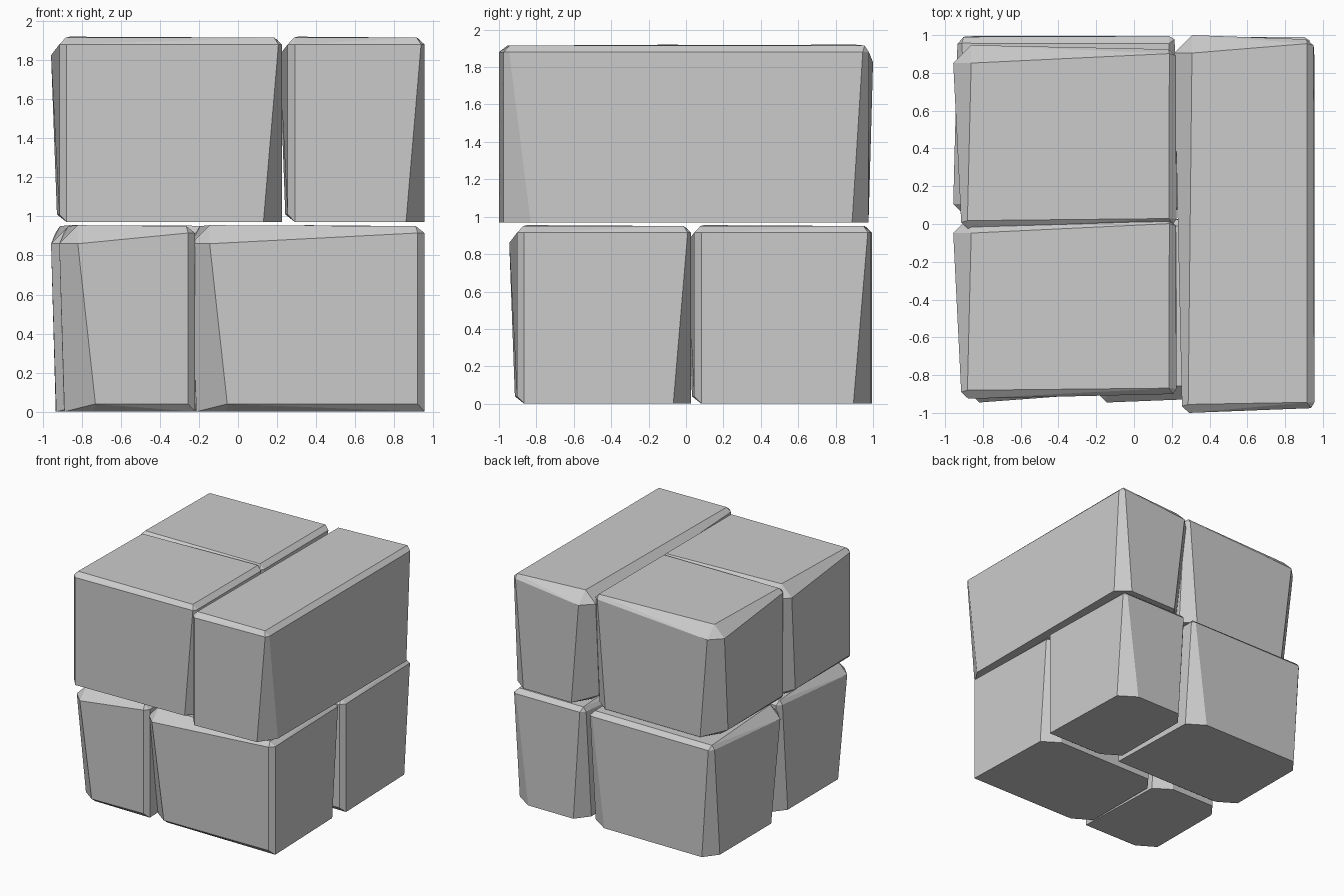
import bpy, bmesh

if "Cube" in bpy.data.objects:
    bpy.data.objects.remove(bpy.data.objects["Cube"])

# Corner cuts of one rough stone: per box corner (x side, y side, z side),
# three points given as inward offsets from that corner.
CORNERS = {
    (0, 1, 1): [(0, .095, .095), (.095, 0, .095), (.095, .095, 0)],
    (0, 0, 1): [(.042, .035, .04), (.08, 0, .04), (.075, .045, .005)],
    (1, 0, 1): [(0, .055, .04), (.018, .025, .04), (.04, .056, .005)],
    (1, 1, 1): [(.004, .055, .04), (.042, .022, .04), (.038, .045, .005)],
    (0, 0, 0): [(.042, .035, .04), (.08, 0, 0), (.085, .005, 0)],
    (1, 0, 0): [(0, .17, 0), (.095, .025, 0)],
    (1, 1, 0): [(0, .112, 0), (.115, .024, 0)],
    (0, 1, 0): [(.03, .185, .04), (.18, .026, 0), (.085, .18, 0)],
}


def stone(name, x, y, z, turned=False):
    """Convex chipped block inside the given ranges, optionally turned 90 degrees."""
    bm = bmesh.new()
    for sides, cuts in CORNERS.items():
        for cut in cuts:
            p = [rng[s] + (-d if s else d) for rng, s, d in zip((x, y, z), sides, cut)]
            if turned:
                p = [-p[1], p[0], p[2]]
            bm.verts.new(p)
    hull = bmesh.ops.convex_hull(bm, input=bm.verts)
    loose = [v for v in bm.verts if not v.link_faces]
    bmesh.ops.delete(bm, geom=loose, context='VERTS')
    # merge nearly flat triangles into clean facets
    bmesh.ops.dissolve_limit(bm, angle_limit=0.09, verts=bm.verts, edges=bm.edges)
    bmesh.ops.recalc_face_normals(bm, faces=bm.faces)
    mesh = bpy.data.meshes.new(name)
    bm.to_mesh(mesh)
    bm.free()
    ob = bpy.data.objects.new(name, mesh)
    bpy.context.collection.objects.link(ob)
    return ob


# Upper course: two short stones and one long stone
UP = (.97, 1.92)
stone("upper_front_stone", (-.957, .225), (-.925, .047), UP)
stone("upper_back_stone", (-.957, .225), (-.027, .947), UP)
stone("upper_long_stone", (.212, .955), (-1, 1), UP)

# Lower course: four stones, turned a quarter (x range runs along world y)
LOW = (0, .955)
stone("lower_front_left_stone", (-.945, .027), (.22, .915), LOW, True)
stone("lower_front_right_stone", (-.945, .027), (-.955, .24), LOW, True)
stone("lower_back_left_stone", (.01, .995), (-.24, .957), LOW, True)
stone("lower_back_right_stone", (.002, .99), (-.955, -.25), LOW, True)
